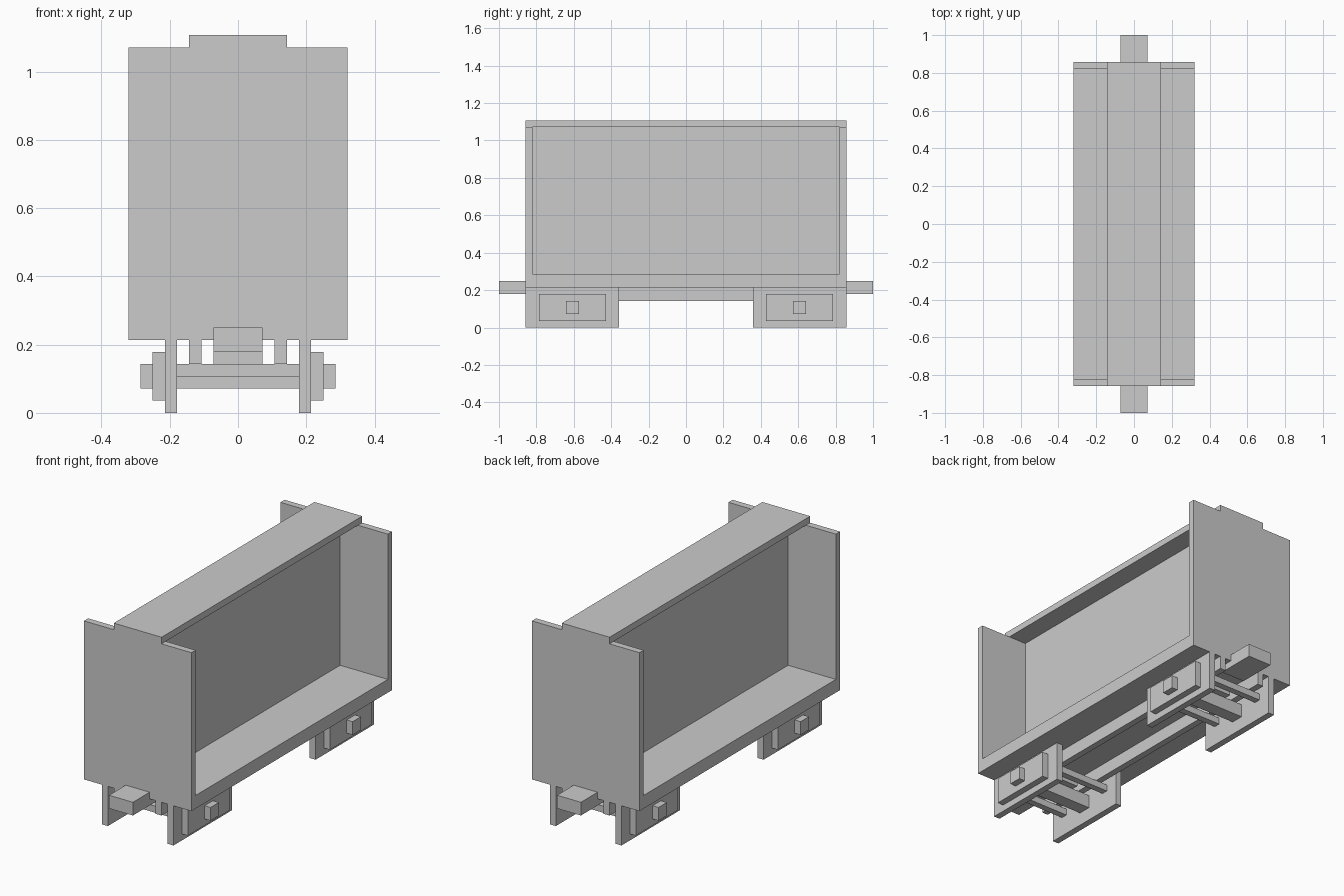
import bpy, bmesh

if "Cube" in bpy.data.objects:
    bpy.data.objects.remove(bpy.data.objects["Cube"])

U = 1 / 28  # modelling grid: the half length is 28 units


def box(name, x, y, z):
    """Box from (min, max) ranges given in grid units."""
    bm = bmesh.new()
    bmesh.ops.create_cube(bm, size=1)
    ranges = (x, y, z)
    for v in bm.verts:
        v.co = [U * ((a + b) / 2 + c * (b - a)) for c, (a, b) in zip(v.co, ranges)]
    mesh = bpy.data.meshes.new(name)
    bm.to_mesh(mesh)
    bm.free()
    obj = bpy.data.objects.new(name, mesh)
    bpy.context.collection.objects.link(obj)
    return obj


def span(s, a, b):
    """Range a..b mirrored to side s."""
    return tuple(sorted((s * a, s * b)))


# Wagon body: floor, centre partition and top beam
box("floor", (-9, 9), (-24, 24), (6, 8))
box("centre_partition", (-1, 1), (-23, 23), (8, 30))
box("top_beam", (-4, 4), (-24, 24), (30, 31))

# Long sills under the floor
for s, side in ((-1, "left"), (1, "right")):
    box(f"{side}_sill", span(s, 3, 4), (-24, 24), (4, 6))

for e, end in ((-1, "front"), (1, "back")):
    # End wall and coupler
    box(f"{end}_wall", (-9, 9), span(e, 23, 24), (8, 30))
    box(f"{end}_coupler", (-2, 2), span(e, 22, 28), (5, 7))

    # Bogie: pivot, bolster running through to the axle boxes, two cross bars
    box(f"{end}_bogie_pivot", (-2, 2), span(e, 15, 19), (4, 6))
    box(f"{end}_bolster", (-8, 8), span(e, 16, 18), (2, 4))
    box(f"{end}_inner_cross_bar", (-5, 5), span(e, 12, 13), (3, 4))
    box(f"{end}_outer_cross_bar", (-5, 5), span(e, 21, 22), (3, 4))

    # Bogie side plates with raised panels
    for s, side in ((-1, "left"), (1, "right")):
        box(f"{end}_{side}_side_plate", span(s, 5, 6), span(e, 10, 24), (0, 6))
        box(f"{end}_{side}_side_panel", span(s, 6, 7), span(e, 12, 22), (1, 5))
